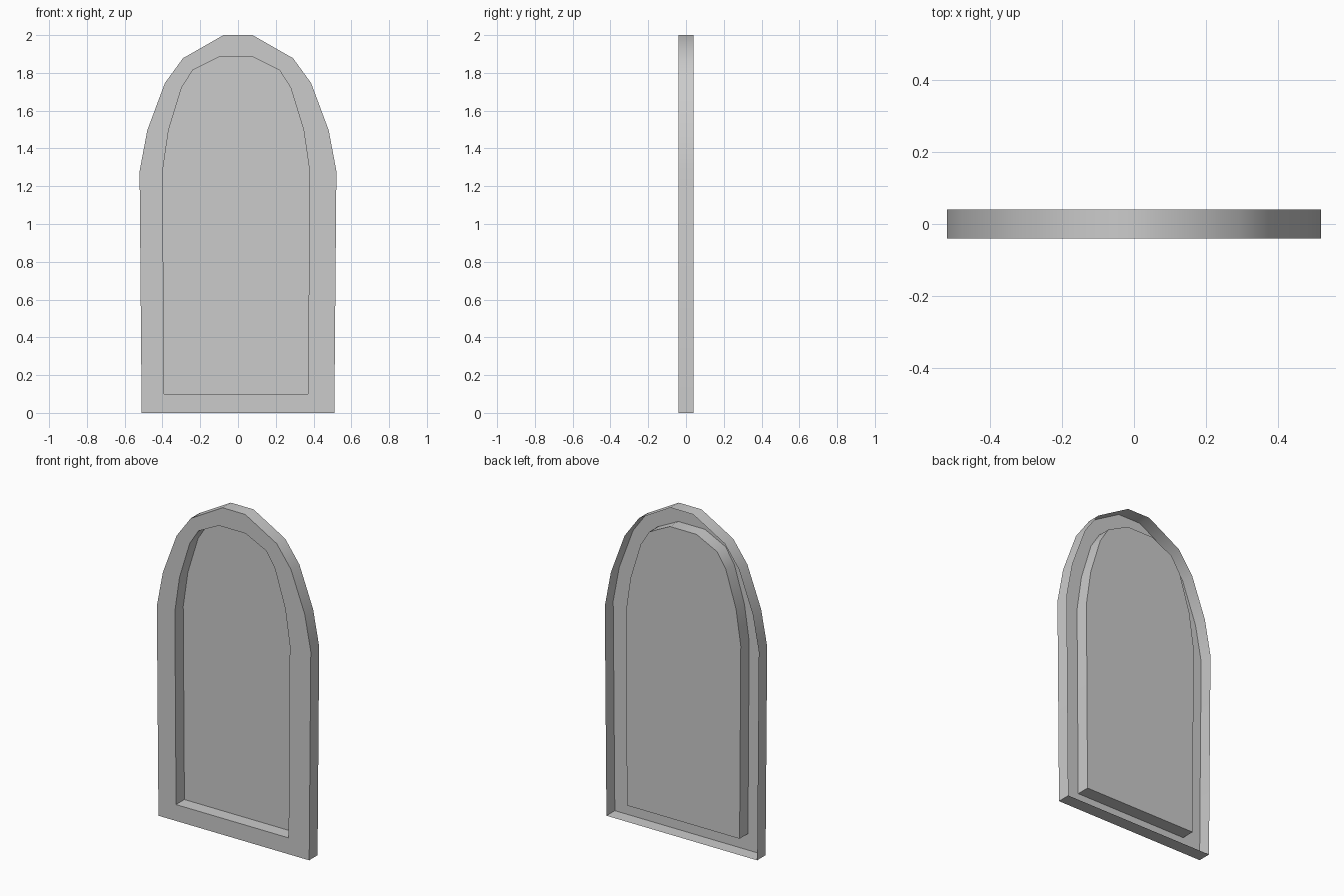
import bpy, bmesh, math

if "Cube" in bpy.data.objects:
    bpy.data.objects.remove(bpy.data.objects["Cube"])

DEPTH = 0.0405  # half thickness

# Half profiles (x, z), from the bottom corner up to the crown
OUTER = [(0.51, 0), (0.521, 1.28), (0.48, 1.497), (0.387, 1.746), (0.291, 1.878), (0.077, 2.0)]
INNER = [(0.381, 0.1), (0.389, 1.28), (0.3575, 1.497), (0.2885, 1.722), (0.229, 1.815), (0.09, 1.884)]


def arch(half, shift=0.0):
    """Mirror a half profile into a closed loop, counter-clockwise seen from the front."""
    return [(x + shift, z) for x, z in half] + [(shift - x, z) for x, z in reversed(half)]


def ring(bm, pts, y):
    return [bm.verts.new((x, y, z)) for x, z in pts]


def bridge(bm, a, b):
    n = len(a)
    for i in range(n):
        j = (i + 1) % n
        bm.faces.new((a[i], a[j], b[j], b[i]))


outer, inner = arch(OUTER), arch(INNER, -0.01)
bm = bmesh.new()
back_rim = ring(bm, outer, DEPTH)
front_rim = ring(bm, outer, -DEPTH)
pocket_front = ring(bm, inner, -DEPTH)
pocket_back = ring(bm, inner, DEPTH)

bridge(bm, back_rim, front_rim)        # outer wall, open at the back
bridge(bm, front_rim, pocket_front)    # front border
bridge(bm, pocket_front, pocket_back)  # recess wall
bm.faces.new(pocket_back)              # recessed panel

mesh = bpy.data.meshes.new("arched_panel")
bm.to_mesh(mesh)
bm.free()
panel = bpy.data.objects.new("arched_panel", mesh)
bpy.context.collection.objects.link(panel)
bpy.context.view_layer.objects.active = panel
panel.select_set(True)
bpy.ops.object.shade_smooth_by_angle(angle=math.radians(35))
